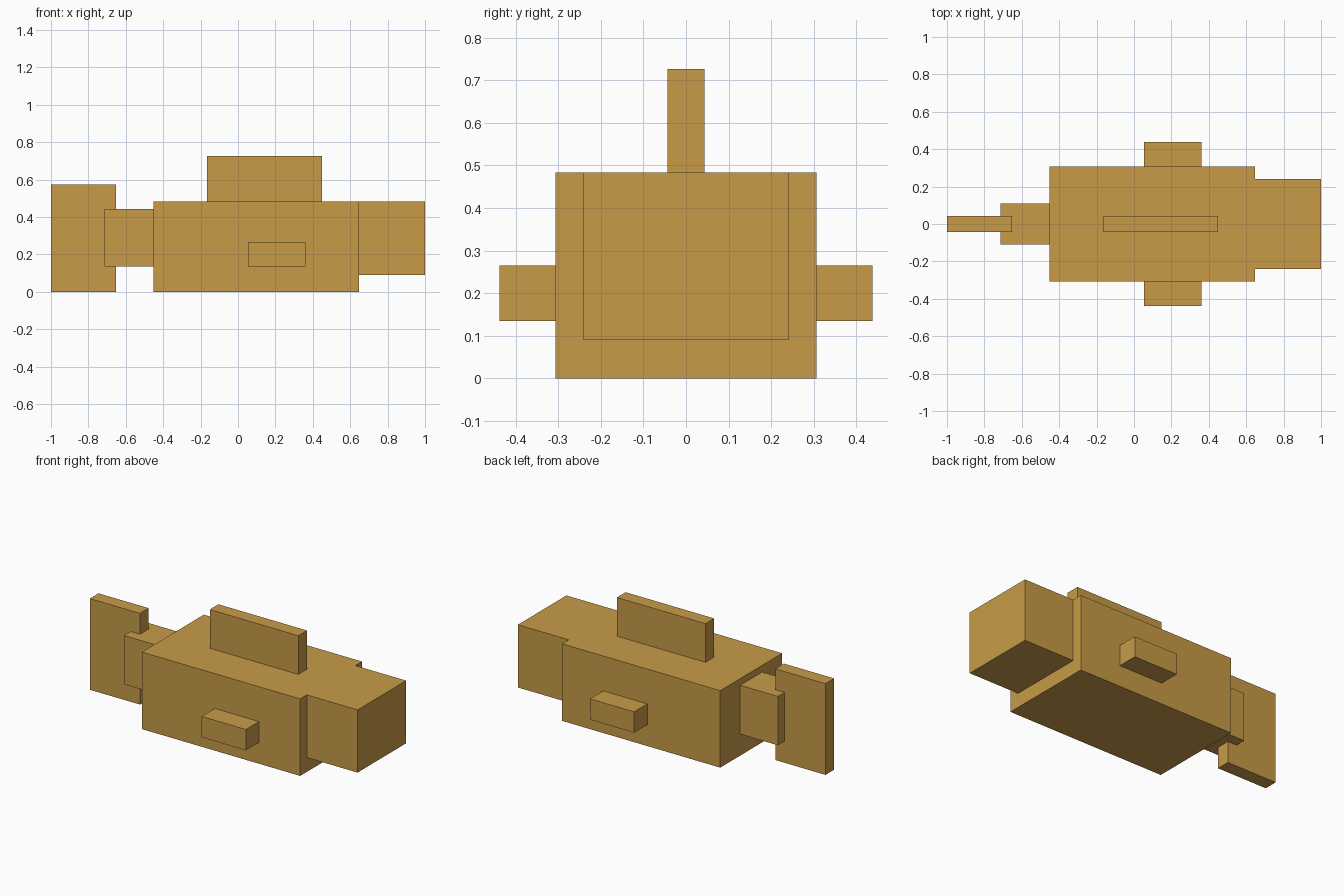
import bpy

if "Cube" in bpy.data.objects:
    bpy.data.objects.remove(bpy.data.objects["Cube"])

# Single flat colour for the whole fish
gold = bpy.data.materials.new("golden_tan")
gold.diffuse_color = (0.58, 0.33, 0.065, 1.0)
gold.use_nodes = True
gold.node_tree.nodes["Principled BSDF"].inputs["Base Color"].default_value = gold.diffuse_color


def box(name, x, y, z):
    """Box spanning the given (min, max) ranges."""
    spans = (x, y, z)
    bpy.ops.mesh.primitive_cube_add(size=1, location=[(a + b) / 2 for a, b in spans])
    ob = bpy.context.object
    ob.name = name
    ob.scale = [b - a for a, b in spans]
    bpy.ops.object.transform_apply(location=False, rotation=False, scale=True)
    ob.data.materials.append(gold)
    return ob


# Body, head and tail along the centre line
box("body", (-0.453, 0.647), (-0.307, 0.307), (0, 0.484))
box("head", (0.647, 1.0), (-0.241, 0.241), (0.09, 0.484))
box("tail_base", (-0.715, -0.453), (-0.109, 0.109), (0.135, 0.442))
box("tail_fin", (-1.0, -0.651), (-0.043, 0.043), (0, 0.573))

# Top fin
box("top_fin", (-0.166, 0.45), (-0.043, 0.043), (0.484, 0.727))

# Mirrored pair of side fins
for side, y in (("left", (0.307, 0.438)), ("right", (-0.438, -0.307))):
    box(side + "_fin", (0.054, 0.361), y, (0.134, 0.265))
